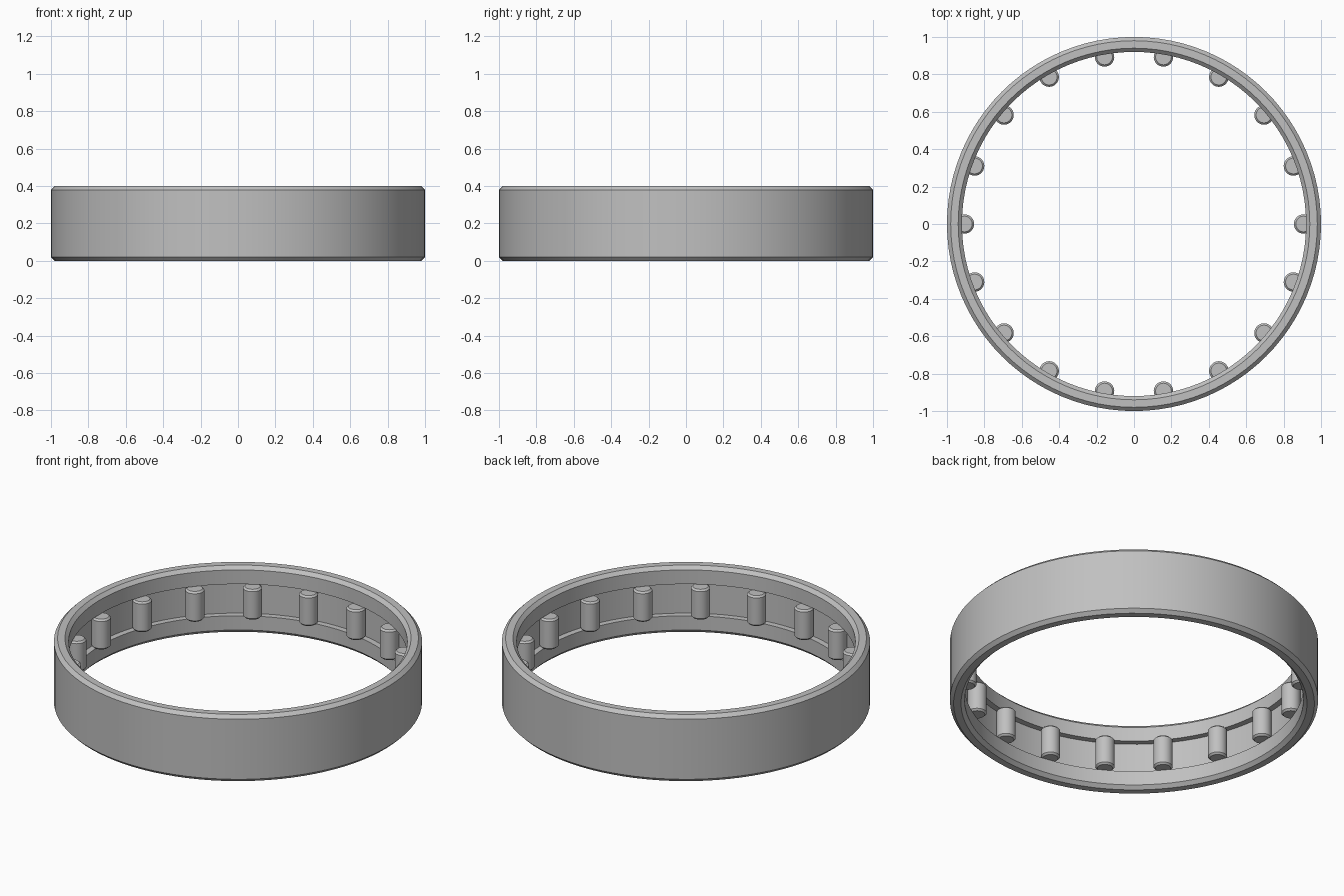
import bpy
import bmesh
import math

cube = bpy.data.objects.get("Cube")
if cube:
    bpy.data.objects.remove(cube, do_unlink=True)

steel = bpy.data.materials.new("steel_grey")
steel.use_nodes = True
colour = (0.53, 0.53, 0.53, 1)
steel.diffuse_color = colour
steel.node_tree.nodes["Principled BSDF"].inputs["Base Color"].default_value = colour


def lathe(name, profile, segments, closed, location=(0, 0, 0), turn=0):
    """Spin a radius/height profile round the vertical axis."""
    bm = bmesh.new()
    verts = [bm.verts.new((r, 0, z)) for r, z in profile]
    pairs = list(zip(verts, verts[1:]))
    if closed:
        pairs.append((verts[-1], verts[0]))
    edges = [bm.edges.new(p) for p in pairs]
    bmesh.ops.spin(bm, geom=verts + edges, axis=(0, 0, 1), cent=(0, 0, 0),
                   angle=math.tau, steps=segments, use_duplicate=False)
    bmesh.ops.remove_doubles(bm, verts=bm.verts, dist=0.0001)
    bmesh.ops.recalc_face_normals(bm, faces=bm.faces)
    mesh = bpy.data.meshes.new(name)
    bm.to_mesh(mesh)
    bm.free()
    mesh.materials.append(steel)
    obj = bpy.data.objects.new(name, mesh)
    obj.location = location
    obj.rotation_euler.z = turn
    bpy.context.collection.objects.link(obj)
    bpy.ops.object.select_all(action='DESELECT')
    obj.select_set(True)
    bpy.context.view_layer.objects.active = obj
    bpy.ops.object.shade_smooth_by_angle(angle=math.radians(30))
    return obj


# Outer ring: chamfered rims, with a shallow roller track inside
height, chamfer = 0.4, 0.02
outer, lip, track = 1.0, 0.92, 0.955
track_low, track_high = 0.105, 0.295
ring_profile = [
    (outer - chamfer, 0), (outer, chamfer),
    (outer, height - chamfer), (outer - chamfer, height),
    (lip + chamfer, height), (lip, height - chamfer),
    (lip, track_high), (track, track_high),
    (track, track_low), (lip, track_low),
    (lip, chamfer), (lip + chamfer, 0),
]
lathe("outer_ring", ring_profile, 96, True)

# Rollers: chamfered cylinders held in the track
count, radius, bevel = 18, 0.052, 0.01
low, high = track_low + 0.004, track_high - 0.004
roller_profile = [
    (0, low), (radius - bevel, low), (radius, low + bevel),
    (radius, high - bevel), (radius - bevel, high), (0, high),
]
for i in range(count):
    a = math.tau * i / count
    place = (0.907 * math.cos(a), 0.907 * math.sin(a), 0)
    lathe(f"roller_{i + 1}", roller_profile, 32, False, place, a)
